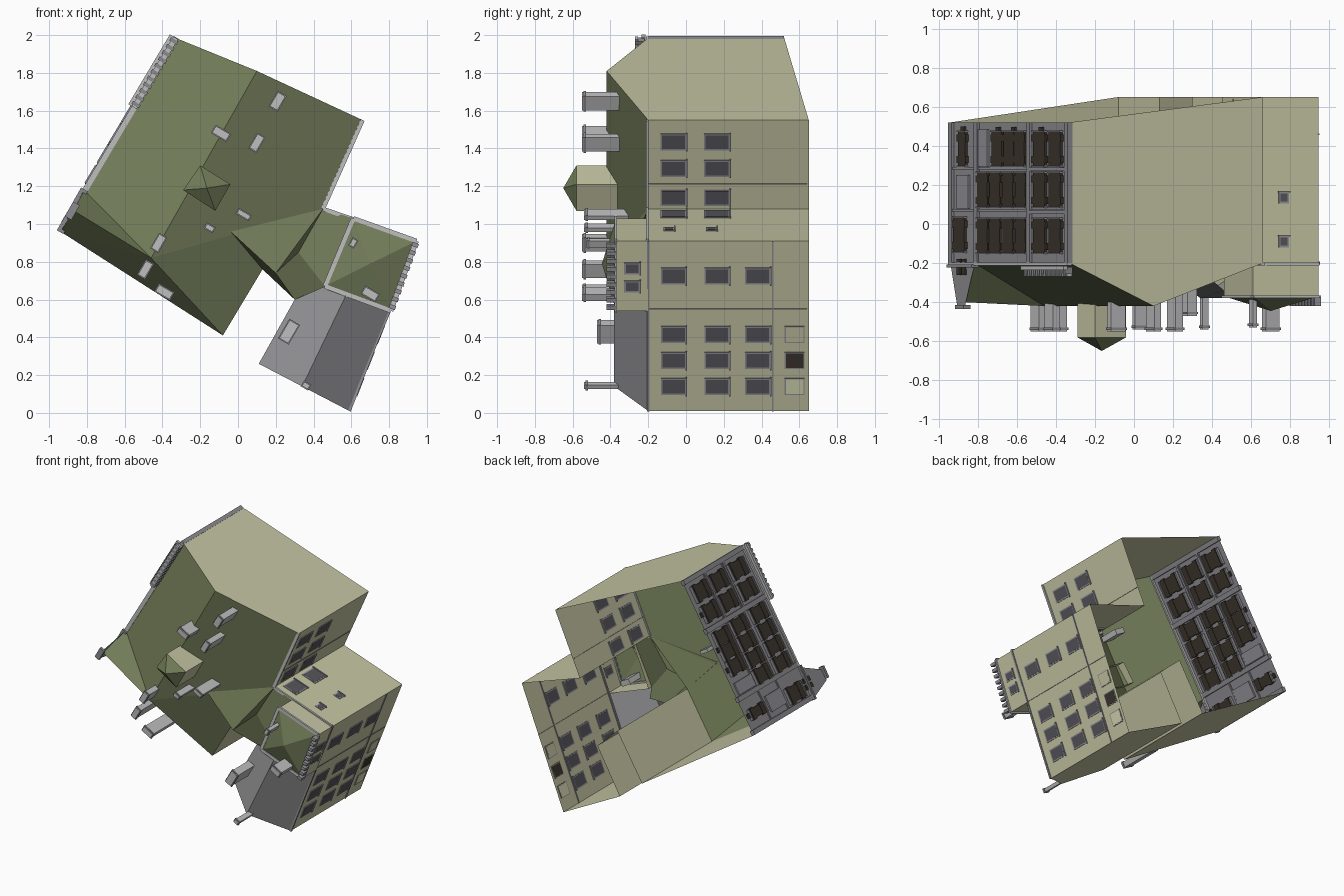
import bpy, bmesh, math
from mathutils import Vector, Matrix

if "Cube" in bpy.data.objects:
    bpy.data.objects.remove(bpy.data.objects["Cube"])


def material(name, r, g, b):
    m = bpy.data.materials.new(name)
    m.diffuse_color = (r, g, b, 1)
    m.use_nodes = True
    m.node_tree.nodes["Principled BSDF"].inputs["Base Color"].default_value = m.diffuse_color
    return m


KHAKI = material("khaki wall", .56, .56, .37)
GREEN = material("green roof", .17, .205, .10)
SLATE = material("slate roof", .30, .30, .31)
STONE = material("grey facade", .26, .26, .28)
PALE = material("pale grey trim", .52, .52, .53)
GLASS = material("dark glass", .09, .09, .105)
BROWN = material("brown window", .045, .035, .026)
FRAME = material("window frame", .28, .28, .31)
CREAM = material("cream panel", .66, .68, .45)


def finish(name, bm, mat):
    me = bpy.data.meshes.new(name)
    bm.to_mesh(me)
    bm.free()
    me.materials.append(mat)
    ob = bpy.data.objects.new(name, me)
    bpy.context.collection.objects.link(ob)
    return ob


def pt(p, y):
    return (p[0], y, p[1])


def sheets(name, polys, mat, roof=False):
    """Open surfaces from lists of (x, y, z); roof sheets are turned to the front."""
    bm = bmesh.new()
    for poly in polys:
        f = bm.faces.new([bm.verts.new(p) for p in poly])
        f.normal_update()
        if roof and f.normal.y > 0:
            f.normal_flip()
    return finish(name, bm, mat)


def wall(p, q, y0=.65, y1=.65, top=-.2, peak=()):
    """Upright wall between plan points; y is the building's height axis."""
    return [pt(p, y0), pt(p, top), *peak, pt(q, top), pt(q, y1)]


def boxes(name, items, mat):
    """items: centre (x, y, z), plan direction, size along / in y / across."""
    bm = bmesh.new()
    for c, d, size in items:
        u = Vector((d[0], 0, d[1])).normalized()
        v = Vector((0, 1, 0))
        rot = Matrix((u, v, u.cross(v))).transposed().to_4x4()
        bmesh.ops.create_cube(bm, size=1, matrix=Matrix.Translation(c) @ rot @ Matrix.Diagonal((*size, 1)))
    return finish(name, bm, mat)


def along(p, q, t):
    return (p[0] + (q[0] - p[0]) * t, p[1] + (q[1] - p[1]) * t)


def on_wall(p, q, t, y, w, h, thick):
    return (pt(along(p, q, t), y), (q[0] - p[0], q[1] - p[1]), (w, h, thick))


def bar(p, q, y, h, thick):
    return on_wall(p, q, .5, y, math.dist(p, q), h, thick)


# Plan corners (x, z), clockwise seen from the front
A, B, C, R, S = (-.33, 1.985), (.66, 1.55), (.45, 1.08), (.945, .91), (.59, .01)
T, U, V, W, D = (.11, .26), (.30, .60), (.13, .76), (-.08, .41), (-.94, .96)
K = (-.815, 1.18)
T1, T3, T4 = (.61, 1.03), (.81, .54), (.46, .67)
G, H = (.10, -.42, 1.81), (-.46, -.42, .82)          # main ridge
R1, R2 = (.34, -.38, .14), (.57, -.38, .62)          # wing ridge
Q = (-.87, -.40, 1.07)                               # cross gable peak

# Outer walls, open underneath
sheets("walls", [
    wall(A, B, .52, .65, peak=[G]), wall(B, C), wall(C, R), wall(R, S),
    wall(S, T, peak=[R1]), wall(T, U), wall(U, V), wall(V, W), wall(W, D, .65, .52)], KHAKI)
sheets("street_facade", [
    wall(D, A, .52, .52, peak=[(-.905, -.42, 1.02), (-.865, -.42, 1.09), pt(K, -.2)])], STONE)

# Main roof with hip end and cross gable
sheets("main_roof", [
    [pt(A, -.2), G, H, pt(K, -.2)],
    [G, pt(B, -.2), pt(C, -.2), H],
    [pt(C, -.2), pt(V, -.2), pt(W, -.2), H],
    [pt(D, -.2), H, pt(W, -.2)],
    [pt(K, -.2), H, Q], [pt(D, -.2), Q, H]], GREEN, True)

# Roof linking main block and wing
M, N, L = (.20, -.35, .74), (-.05, -.32, .97), (.32, -.23, .85)
sheets("link_roof", [
    [N, pt(C, -.2), M], [N, M, pt(U, -.2), pt(V, -.2)], [M, pt(C, -.2), L],
    [L, pt(C, -.2), pt(T1, -.22), pt(T4, -.24)],
    [M, L, pt(T4, -.24), (.45, -.2, .60), pt(U, -.2)]], GREEN, True)

# Slate roof of the lower wing
sheets("wing_roof", [
    [pt(T, -.2), R1, R2, pt(T4, -.34), pt(U, -.2)],
    [pt(S, -.2), R1, R2, pt(T3, -.2)]], SLATE, True)

# Square tower on the wing
tower = [T1, R, T3, T4]
apex = (.70, -.445, .79)
pairs = list(zip(tower, tower[1:] + tower[:1]))
sheets("tower_walls", [wall(p, q, -.2, -.2, -.37) for p, q in pairs], KHAKI)
sheets("tower_roof", [[pt(p, -.37), pt(q, -.37), apex] for p, q in pairs], GREEN, True)
boxes("tower_cornice", [bar(p, q, -.372, .014, .024) for p, q in pairs], PALE)
boxes("tower_balusters", [on_wall(R, T3, (i + .5) / 9, -.395, .022, .05, .035) for i in range(9)], FRAME)

# Roof lantern with pyramid cap
lan = [(-.20, 1.31), (-.04, 1.21), (-.12, 1.07), (-.29, 1.18)]
lp = list(zip(lan, lan[1:] + lan[:1]))
sheets("lantern_walls", [wall(p, q, -.35, -.35, -.58) for p, q in lp], KHAKI)
sheets("lantern_cap", [[pt(p, -.58), pt(q, -.58), (-.165, -.65, 1.19)] for p, q in lp], GREEN, True)

# Chimneys: x, z, outer end, length, width, direction sign
UP, ACROSS = (.5, .86), (.86, -.5)
stacks = [
    (.21, 1.65, -.55, .085, .045, UP), (.10, 1.43, -.55, .085, .04, UP),
    (-.09, 1.48, -.55, .085, .04, ACROSS), (.03, 1.05, -.54, .07, .025, ACROSS),
    (-.15, .98, -.54, .045, .025, ACROSS), (-.42, .90, -.55, .085, .04, UP),
    (-.49, .76, -.55, .085, .04, UP), (-.39, .64, -.55, .085, .04, ACROSS),
    (.27, .43, -.47, .11, .055, UP), (.36, .145, -.54, .035, .025, ACROSS),
    (.61, .90, -.53, .04, .025, UP), (.70, .63, -.55, .08, .04, ACROSS)]
boxes("chimneys", [((x, (e - .26) / 2, z), d, (l, -.26 - e, w)) for x, z, e, l, w, d in stacks], PALE)
boxes("chimney_caps", [((x, e + .014, z), d, (l + .01, .012, w + .01)) for x, z, e, l, w, d in stacks], FRAME)

# Gutters, cornices and drain bands
boxes("gutters", [bar(B, C, -.205, .014, .022), bar(C, R, -.205, .014, .022),
                  bar(A, D, -.205, .016, .03)], PALE)
boxes("drain_bands", [bar(R, S, -.2, .014, .014), bar(R, S, .46, .008, .012)], FRAME)
joint = along(R, S, .4)
boxes("wall_joints", [on_wall(R, S, .4, .22, .004, .84, .008),
                      on_wall(B, C, .72, .22, .004, .84, .008)], STONE)

# Facade details: pilasters, floor bands and parapet
def fx(x):
    return (-.33 - x) / (-.33 + .94)


boxes("facade_pilasters", [on_wall(A, D, fx(x), .16, .035, .72, .03) for x in (-.337, -.53, -.80, -.93)], STONE)
boxes("facade_bands", [on_wall(A, D, fx(-.43), y, .37, .016, .03) for y in (.06, .28)]
      + [bar(A, D, .285, .012, .016), bar(A, D, .07, .012, .016)], FRAME)
PE = along(A, D, .36)
OUT = (-.02, .012)
boxes("parapet", [(pt((along(A, PE, .5)[0] + OUT[0], along(A, PE, .5)[1] + OUT[1]), -.225),
                   (PE[0] - A[0], PE[1] - A[1]), (math.dist(A, PE), .02, .025)),
                  bar(A, PE, -.262, .016, .03)], PALE)
boxes("parapet_balusters", [on_wall(A, PE, (i + .5) / 11, -.245, .02, .05, .045) for i in range(11)], STONE)
boxes("gable_coping", [on_wall(D, K, .5, -.425, .09, .02, .04), on_wall(D, K, .5, -.215, .26, .016, .04)], STONE)

# Brown facade windows: (x, y, width along wall)
cols = [-.475, -.395]
spots = [(x, y, .115) for x in cols for y in (.385, .175, -.06)]
spots += [(x, y, .1) for x in (-.765, -.70, -.635, -.57) for y in (.175, -.06)]
spots += [(x, .385, .1) for x in (-.69, -.63, -.575)] + [(-.885, -.055, .11), (-.87, .385, .07)]
boxes("facade_windows", [on_wall(A, D, fx(x), y, w, .17, .03) for x, y, w in spots], BROWN)
boxes("facade_shutters", [on_wall(A, D, fx(x), y + o, w + .018, .035, .036)
                          for x, y, w in spots for o in (-.055, .055)], BROWN)
boxes("facade_sills", [on_wall(A, D, fx(x), y + o, w + .01, .008, .045)
                       for x, y, w in spots for o in (-.09, .09)], FRAME)
panels = [(-.765, .39, .09, .19), (-.87, .165, .12, .17)]
boxes("facade_panels", [on_wall(A, D, fx(x), y, w, h, .024) for x, y, w, h in panels], FRAME)
boxes("facade_attic_lights", [on_wall(A, D, fx(x), y, .035, h, .024) for x, y, h in
                              [(-.89, -.22, .08), (-.865, -.22, .08), (-.69, .485, .025),
                               (-.61, .485, .025), (-.47, .485, .025), (-.87, .485, .03)]], BROWN)

# Grey windows on the side walls: wall, t, y, width, height
side = [(R, S, (.91 - z) / .9, y, .095, .135) for z in (.725, .415, .278, .14) for y in (-.065, .165, .38)]
side += [(B, C, (1.55 - z) / .47, y, .095, .14) for z in (1.435, 1.295, 1.14) for y in (-.065, .165)]
side += [(C, R, .17, y, .12, .14) for y in (-.065, .165)]
side += [(C, R, .64, y, .055, .06) for y in (-.09, .135)]
side += [(R, T3, (.91 - z) / .37, -.285, .065, .085) for z in (.765, .67)]
boxes("window_frames", [on_wall(p, q, t, y, w, h, .008) for p, q, t, y, w, h in side], FRAME)
boxes("window_panes", [on_wall(p, q, t, y, w - .018, h - .018, .0096) for p, q, t, y, w, h in side], GLASS)
boxes("window_sills", [on_wall(p, q, t, y + h / 2, w + .01, .008, .02) for p, q, t, y, w, h in side], FRAME)

# Small ground floor openings on the wing
low = [(.415, KHAKI, "ground_panel"), (.278, BROWN, "ground_door"), (.14, CREAM, "ground_light")]
boxes("ground_frames", [on_wall(R, S, (.91 - z) / .9, .575, .095, .105, .008) for z, _, _ in low], FRAME)
for z, mat, name in low:
    boxes(name, [on_wall(R, S, (.91 - z) / .9, .575, .082, .092, .0098)], mat)
